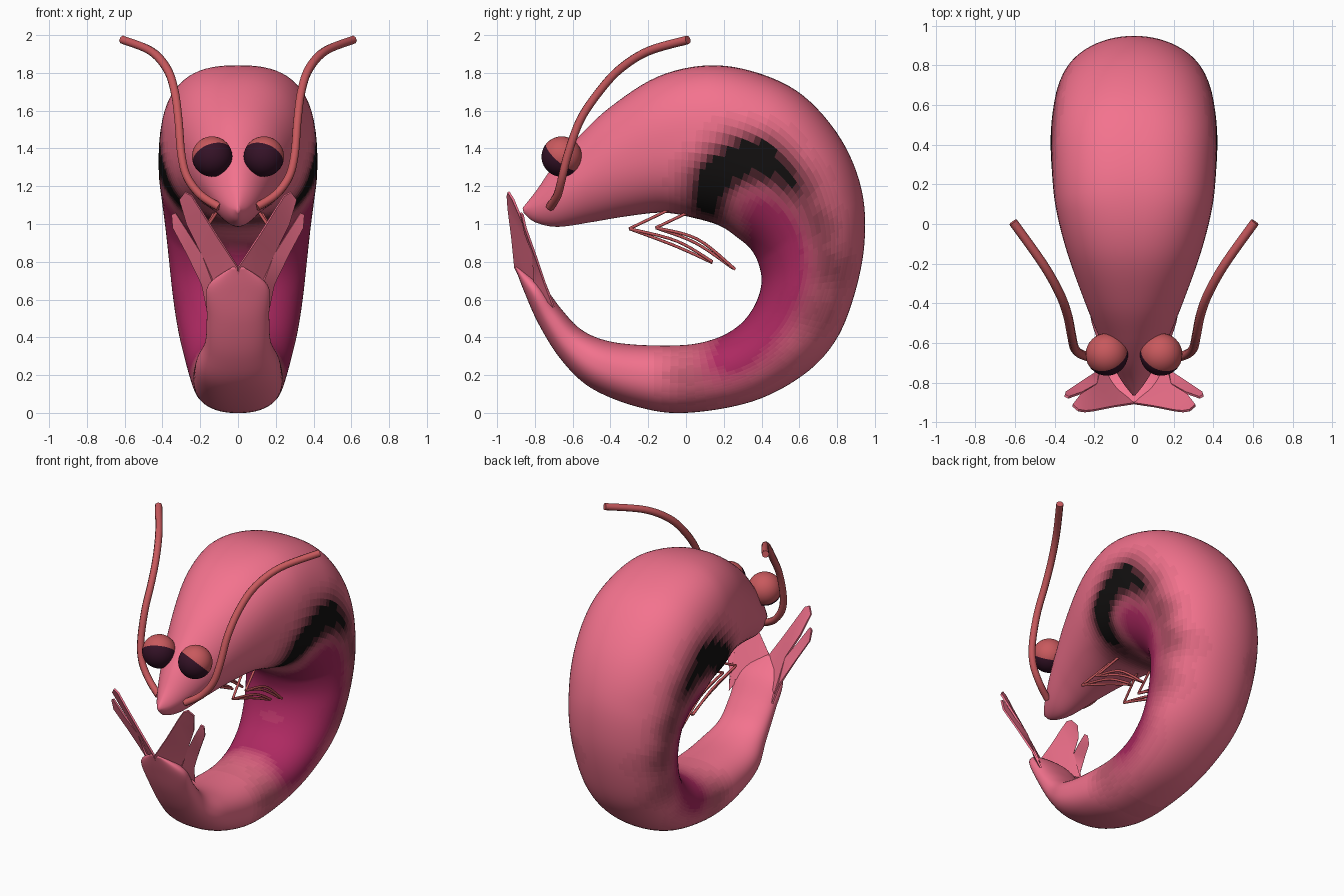
import bpy, bmesh, math
from mathutils import Vector, Matrix

if "Cube" in bpy.data.objects:
    bpy.data.objects.remove(bpy.data.objects["Cube"])

PINK, CORAL, EYE = (.90, .17, .27), (.58, .10, .11), (.035, .006, .02)
MAGENTA, BLACK = (.42, .022, .12), (.006, .005, .005)


def material(name, color):
    m = bpy.data.materials.get(name) or bpy.data.materials.new(name)
    m.diffuse_color = (*color, 1)
    m.use_nodes = True
    m.node_tree.nodes["Principled BSDF"].inputs["Base Color"].default_value = m.diffuse_color
    return m


def spline(pts, steps):
    # Catmull-Rom interpolation of tuples of any length
    out, n = [], len(pts)
    for i in range(n - 1):
        p = [pts[max(0, min(n - 1, i + k))] for k in (-1, 0, 1, 2)]
        for s in range(steps):
            t = s / steps
            out.append([.5 * (2 * b + (c - a) * t + (2 * a - 5 * b + 4 * c - d) * t * t
                              + (3 * b - a - 3 * c + d) * t ** 3) for a, b, c, d in zip(*p)])
    return out + [list(pts[-1])]


def finish(bm, name, mats):
    bmesh.ops.recalc_face_normals(bm, faces=bm.faces)
    for f in bm.faces:
        f.smooth = True
    me = bpy.data.meshes.new(name)
    bm.to_mesh(me)
    bm.free()
    ob = bpy.data.objects.new(name, me)
    bpy.context.collection.objects.link(ob)
    for m in mats:
        me.materials.append(m)
    return ob


def tube(name, pts, radius, mat, steps=6):
    cu = bpy.data.curves.new(name, 'CURVE')
    cu.dimensions, cu.bevel_depth, cu.bevel_resolution, cu.use_fill_caps = '3D', radius, 2, True
    path = spline(pts, steps)
    sp = cu.splines.new('POLY')
    sp.points.add(len(path) - 1)
    for q, p in zip(sp.points, path):
        q.co = (*p, 1)
    cu.materials.append(mat)
    ob = bpy.data.objects.new(name, cu)
    bpy.context.collection.objects.link(ob)
    bpy.ops.object.select_all(action='DESELECT')
    ob.select_set(True)
    bpy.context.view_layer.objects.active = ob
    bpy.ops.object.convert(target='MESH')


# Body stations: back y, back z, belly y, belly z, half width
STATIONS = [
    (-.865, 1.085, -.86, 1.06, .008), (-.79, 1.18, -.80, 1.01, .06), (-.70, 1.31, -.68, .985, .12),
    (-.57, 1.46, -.50, 1.01, .19), (-.40, 1.62, -.32, 1.04, .26), (-.15, 1.78, -.12, 1.06, .34),
    (.12, 1.84, .05, 1.03, .395), (.38, 1.80, .18, .99, .415), (.62, 1.68, .27, .93, .42),
    (.82, 1.45, .34, .87, .405), (.93, 1.18, .38, .80, .385), (.945, .90, .40, .71, .365),
    (.89, .62, .385, .62, .345), (.79, .38, .34, .53, .32), (.62, .20, .27, .455, .29),
    (.35, .06, .16, .395, .26), (0, 0, 0, .36, .24), (-.25, .03, -.25, .36, .235),
    (-.50, .13, -.43, .385, .22), (-.66, .28, -.56, .445, .175), (-.78, .47, -.66, .55, .165),
    (-.86, .65, -.77, .69, .16), (-.905, .77, -.895, .775, .03)]

# Section squareness along the body: station, exponent
SQUARE = [(0, 1.7), (3, 1.9), (6, 2.6), (7.5, 2.5), (10, 2.0), (14, 2.1), (16, 2.3), (22, 2.3)]

# Colour patches in the side plane: y, z, radius, strength
DARK = [(.12, 1.22, .15, .9), (.27, 1.34, .16, .9), (.43, 1.33, .15, .9), (.58, 1.18, .14, .8),
        (.69, .98, .12, .7), (.73, .77, .12, .65), (.65, .55, .12, .5), (.12, 1.06, .12, .7), (.02, .2, .15, .4)]
RED = [(.38, 1.06, .14, .9), (.51, .95, .14, .9), (.55, .77, .15, .9), (.49, .57, .16, .9),
       (.36, .38, .16, .9), (.2, .28, .14, .9), (.40, .85, .12, .7), (.42, .68, .12, .5), (.27, .45, .1, .6)]


def patch(spots, y, z):
    v = sum(s * math.exp(-(((y - a) ** 2 + (z - b) ** 2) / r ** 2) ** 1.3) for a, b, r, s in spots)
    return round(min(1, v) * 12)


def exponent(u):
    for (a, p), (b, q) in zip(SQUARE, SQUARE[1:]):
        if u <= b:
            return p + (q - p) * (u - a) / (b - a)


def body():
    sides, steps, bm, rings = 72, 6, bmesh.new(), []
    for i, (oy, oz, iy, iz, w) in enumerate(spline(STATIONS, steps)):
        e = 2 / exponent(i / steps)
        ring = []
        for k in range(sides):
            a = math.tau * k / sides
            c, s = math.cos(a), math.sin(a)
            h = .5 + .5 * math.copysign(abs(s) ** e, s)
            ring.append(bm.verts.new((w * math.copysign(abs(c) ** e, c),
                                      iy + (oy - iy) * h, iz + (oz - iz) * h)))
        rings.append(ring)
    for a, b in zip(rings, rings[1:]):
        for k in range(sides):
            j = (k + 1) % sides
            bm.faces.new((a[k], a[j], b[j], b[k]))
    bm.faces.new(rings[0])
    bm.faces.new(rings[-1])
    mats, slots = [], {}
    for f in bm.faces:
        c = f.calc_center_median()
        key = patch(RED, c.y, c.z), patch(DARK, c.y, c.z)
        if key not in slots:
            r, d = key[0] / 12, key[1] / 12
            base = Vector(PINK).lerp(Vector(MAGENTA), r).lerp(Vector(BLACK), d * (1 - .75 * r))
            slots[key] = len(mats)
            mats.append(material("shell_%d_%d" % key, base))
        f.material_index = slots[key]
    finish(bm, "body", mats)


body()
coral, pink, dark = material("coral", CORAL), material("pink", PINK), material("eye_dark", EYE)

# Tail fan lobes (right side, mirrored in the loop)
LOBES = {
    "inner_tail_lobe": [(0, -.905, .77), (.10, -.92, .92), (.20, -.94, 1.08), (.245, -.945, 1.15),
                        (.28, -.94, 1.17), (.31, -.915, 1.13), (.27, -.86, 1.0), (.19, -.81, .84),
                        (.17, -.72, .62), (.08, -.80, .64), (0, -.84, .64)],
    "outer_tail_lobe": [(.165, -.70, .56), (.19, -.745, .68), (.27, -.80, .84), (.345, -.85, .98),
                        (.35, -.865, 1.05), (.33, -.875, 1.06), (.26, -.85, .95), (.19, -.81, .84),
                        (.12, -.80, .66)]}
ANTENNA = [(.10, -.72, 1.09), (.20, -.68, 1.155), (.27, -.655, 1.25), (.30, -.625, 1.37), (.315, -.56, 1.55),
           (.335, -.46, 1.70), (.375, -.35, 1.82), (.46, -.20, 1.915), (.61, .01, 1.975)]
LEGS = [[(.10, -.08, 1.08), (.17, -.30, .975)], [(.17, -.30, .975), (.165, -.05, .91), (.15, .14, .80)],
        [(.17, -.30, .975), (.15, -.06, .885), (.14, .14, .795)],
        [(.12, .03, 1.07), (.17, -.16, .98)], [(.17, -.16, .98), (.165, .06, .92), (.15, .26, .76)],
        [(.17, -.16, .98), (.15, .05, .90), (.14, .25, .765)]]

for sx, tag in ((1, "right"), (-1, "left")):
    flip = lambda pts: [(sx * x, y, z) for x, y, z in pts]
    for name, pts in LOBES.items():
        bm = bmesh.new()
        bm.faces.new([bm.verts.new(p) for p in flip(pts)])
        bmesh.ops.triangulate(bm, faces=bm.faces)
        ob = finish(bm, name + "_" + tag, [pink])
        mod = ob.modifiers.new("thickness", 'SOLIDIFY')
        mod.thickness, mod.offset = .012, 0
        bpy.context.view_layer.objects.active = ob
        bpy.ops.object.select_all(action='DESELECT')
        ob.select_set(True)
        bpy.ops.object.modifier_apply(modifier=mod.name)
        bpy.ops.object.shade_smooth_by_angle(angle=math.radians(50))
    # Two-tone eye, split on its own equator
    look = Vector((sx * -.3, -.62, -.72)).normalized()
    centre = Vector((sx * .137, -.658, 1.357))
    bm = bmesh.new()
    bmesh.ops.create_uvsphere(bm, u_segments=32, v_segments=20, radius=.107,
                              matrix=Matrix.Translation(centre) @ look.to_track_quat('Z', 'Y').to_matrix().to_4x4())
    for f in bm.faces:
        f.material_index = int((f.calc_center_median() - centre).dot(look) > 0)
    finish(bm, "eye_" + tag, [coral, dark])
    tube("antenna_" + tag, flip(ANTENNA), .023, coral)
    for i, pts in enumerate(LEGS):
        tube("leg_%s_%d" % (tag, i + 1), flip(pts), .008, coral)
